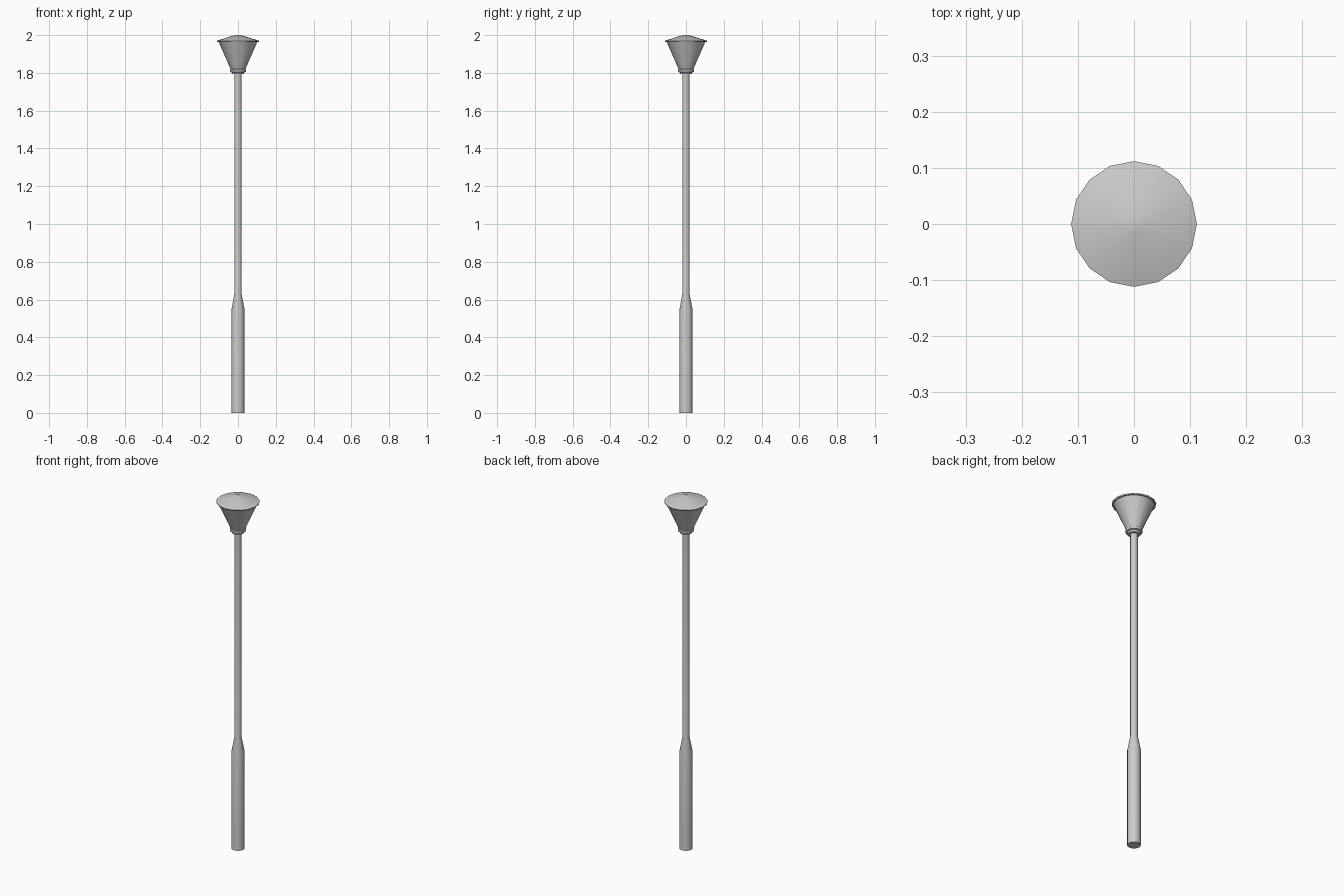
import bpy, bmesh, math

if "Cube" in bpy.data.objects:
    bpy.data.objects.remove(bpy.data.objects["Cube"])

SIDES = 16


def lathe(name, profile):
    """Closed solid of revolution from (radius, z) points, bottom to top."""
    bm = bmesh.new()
    rings = []
    for r, z in profile:
        rings.append([bm.verts.new((r * math.cos(2 * math.pi * i / SIDES),
                                    r * math.sin(2 * math.pi * i / SIDES), z))
                      for i in range(SIDES)])
    for low, high in zip(rings, rings[1:]):
        for i in range(SIDES):
            j = (i + 1) % SIDES
            bm.faces.new((low[i], low[j], high[j], high[i]))
    bm.faces.new(rings[0][::-1])
    bm.faces.new(rings[-1])
    mesh = bpy.data.meshes.new(name)
    bm.to_mesh(mesh)
    bm.free()
    obj = bpy.data.objects.new(name, mesh)
    bpy.context.collection.objects.link(obj)
    bpy.ops.object.select_all(action='DESELECT')
    obj.select_set(True)
    bpy.context.view_layer.objects.active = obj
    bpy.ops.object.shade_smooth_by_angle(angle=math.radians(30))
    return obj


# Pole: wide base sleeve tapering into a slim shaft
lathe("pole", [(0.034, 0), (0.034, 0.55), (0.019, 0.63), (0.019, 1.80)])

# Collar holding the lamp on the shaft
lathe("collar", [(0.032, 1.793), (0.034, 1.803), (0.043, 1.806),
                 (0.043, 1.816), (0.036, 1.822)])

# Flared lamp shade
lathe("lamp_shade", [(0.037, 1.815), (0.104, 1.968)])

# Shallow conical lid with a small flat top
lathe("lamp_lid", [(0.110, 1.964), (0.112, 1.970), (0.017, 2.0)])
